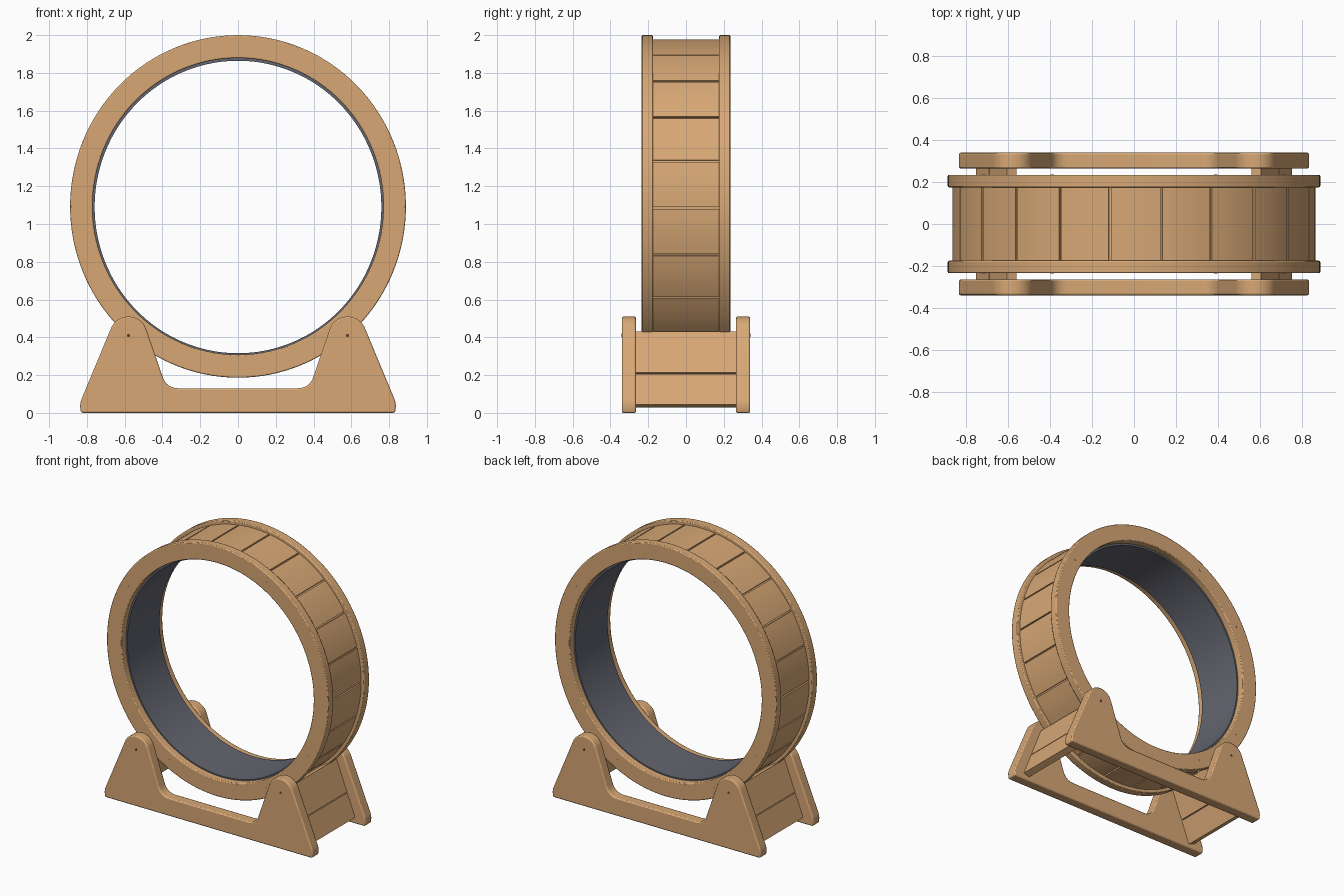
import bpy, bmesh, math
from mathutils import Vector

if "Cube" in bpy.data.objects:
    bpy.data.objects.remove(bpy.data.objects["Cube"])

CZ = 1.093      # wheel centre height
STRETCH = 1.02  # the wheel is very slightly taller than wide


def material(name, rgb):
    m = bpy.data.materials.new(name)
    m.diffuse_color = (*rgb, 1)
    m.use_nodes = True
    m.node_tree.nodes["Principled BSDF"].inputs["Base Color"].default_value = m.diffuse_color
    return m


WOOD = material("warm wood", (0.68, 0.39, 0.18))
GREY = material("grey mat", (0.125, 0.13, 0.16))
DARK = material("dark screw", (0.10, 0.05, 0.025))


def finish(bm, name, mat, bevel=0):
    bmesh.ops.recalc_face_normals(bm, faces=bm.faces)
    me = bpy.data.meshes.new(name)
    bm.to_mesh(me)
    bm.free()
    me.materials.append(mat)
    ob = bpy.data.objects.new(name, me)
    bpy.context.collection.objects.link(ob)
    if bevel:
        b = ob.modifiers.new("soft edges", 'BEVEL')
        b.width, b.segments = bevel, 2
        b.limit_method, b.angle_limit = 'ANGLE', math.radians(50)
    return ob


def arc_block(name, mat, r0, r1, y0, y1, a0=0, a1=360, n=128, cz=CZ, bevel=0):
    """Ring or ring segment around the y axis."""
    bm = bmesh.new()
    full = a1 - a0 >= 360
    rows = []
    for i in range(n if full else n + 1):
        a = math.radians(a0 + (a1 - a0) * i / n)
        c, s = math.cos(a), math.sin(a) * STRETCH
        rows.append([bm.verts.new((r * c, y, cz + r * s))
                     for r, y in ((r0, y0), (r1, y0), (r1, y1), (r0, y1))])
    for i in range(n):
        p, q = rows[i], rows[(i + 1) % len(rows)]
        for k in range(4):
            bm.faces.new((p[k], p[(k + 1) % 4], q[(k + 1) % 4], q[k]))
    if not full:
        bm.faces.new(rows[0])
        bm.faces.new(rows[-1])
    return finish(bm, name, mat, bevel)


def extrude_y(name, mat, pts, y0, y1, bevel=0):
    """Extrude an x-z outline along y."""
    bm = bmesh.new()
    f = bm.faces.new([bm.verts.new((x, y0, z)) for x, z in pts])
    out = bmesh.ops.extrude_face_region(bm, geom=[f])
    bmesh.ops.translate(bm, vec=(0, y1 - y0, 0),
                        verts=[v for v in out["geom"] if isinstance(v, bmesh.types.BMVert)])
    return finish(bm, name, mat, bevel)


def round_corner(a, b, c, d, n=8):
    """Curve through corner b between a and c, starting d away."""
    a, b, c = Vector(a), Vector(b), Vector(c)
    p, q = b + (a - b).normalized() * d, b + (c - b).normalized() * d
    return [tuple(p * (1 - t) ** 2 + b * 2 * t * (1 - t) + q * t * t)
            for t in (i / n for i in range(n + 1))]


# Wheel: two rims, curved slats over a core, and the running mat
for side, s in (("front", -1), ("back", 1)):
    arc_block(side + "_rim", WOOD, 0.77, 0.889, *sorted((s * 0.175, s * 0.235)), bevel=0.006)
arc_block("wheel_core", WOOD, 0.775, 0.852, -0.18, 0.18)
arc_block("running_mat", GREY, 0.759, 0.778, -0.185, 0.185, cz=CZ - 0.003)
SLATS = 22
step = 360 / SLATS
for i in range(SLATS):
    a = i * step - 0.5
    arc_block(f"slat_{i + 1}", WOOD, 0.84, 0.866, -0.178, 0.178,
              a + 0.35, a + step - 0.35, n=6)

# Stand side plate outline: right half, then mirrored
outer_foot, inner_foot = (0.838, 0.05), (0.378, 0.13)
peak = [(0.58 + 0.1 * math.cos(math.radians(t)), 0.41 + 0.1 * math.sin(math.radians(t)))
        for t in range(22, 162, 6)]
half = round_corner((0, 0), (0.832, 0), outer_foot, 0.012, 3)
half += round_corner((0.832, 0), outer_foot, peak[0], 0.025, 4)
half += peak
half += round_corner(peak[-1], inner_foot, (0, 0.13), 0.065)
outline = half + [(-x, z) for x, z in reversed(half)]
for side, s in (("front", -1), ("back", 1)):
    extrude_y(side + "_stand_plate", WOOD, outline, *sorted((s * 0.265, s * 0.34)), bevel=0.008)

# Slanted cross boards joining the two plates
for side, s in (("left", -1), ("right", 1)):
    for part, lo, hi in (("lower", 0.045, 0.207), ("upper", 0.213, 0.43)):
        def edge(z):
            return 0.605 + 0.388 * (0.43 - z)
        pts = [(edge(lo), lo), (edge(hi), hi),
               (edge(hi) - 0.045, hi - 0.017), (edge(lo) - 0.045, lo - 0.017)]
        extrude_y(f"{side}_{part}_cross_board", WOOD,
                  [(s * x, z) for x, z in pts], -0.27, 0.27)


def screw(name, mat, x, z, y, r):
    ring = [(x + r * math.cos(k * math.pi / 6), z + r * math.sin(k * math.pi / 6))
            for k in range(12)]
    s = math.copysign(1, y)
    extrude_y(name, mat, ring, y - s * 0.004, y + s * 0.001)


# Screws on the stand and on the rims
for y, side in ((-1, "front"), (1, "back")):
    for x in (-0.58, 0.58):
        screw(side + "_stand_screw", DARK, x, 0.41, y * 0.34, 0.009)
    for a in (30, 62, 118, 150, 210, 242, 298, 330):
        t = math.radians(a)
        screw(side + "_rim_screw", WOOD, 0.83 * math.cos(t),
              CZ + 0.83 * STRETCH * math.sin(t), y * 0.235, 0.009)

# Smooth shading with sharp edges kept
for ob in bpy.context.scene.objects:
    ob.select_set(True)
    bpy.context.view_layer.objects.active = ob
bpy.ops.object.shade_smooth_by_angle(angle=math.radians(30))
